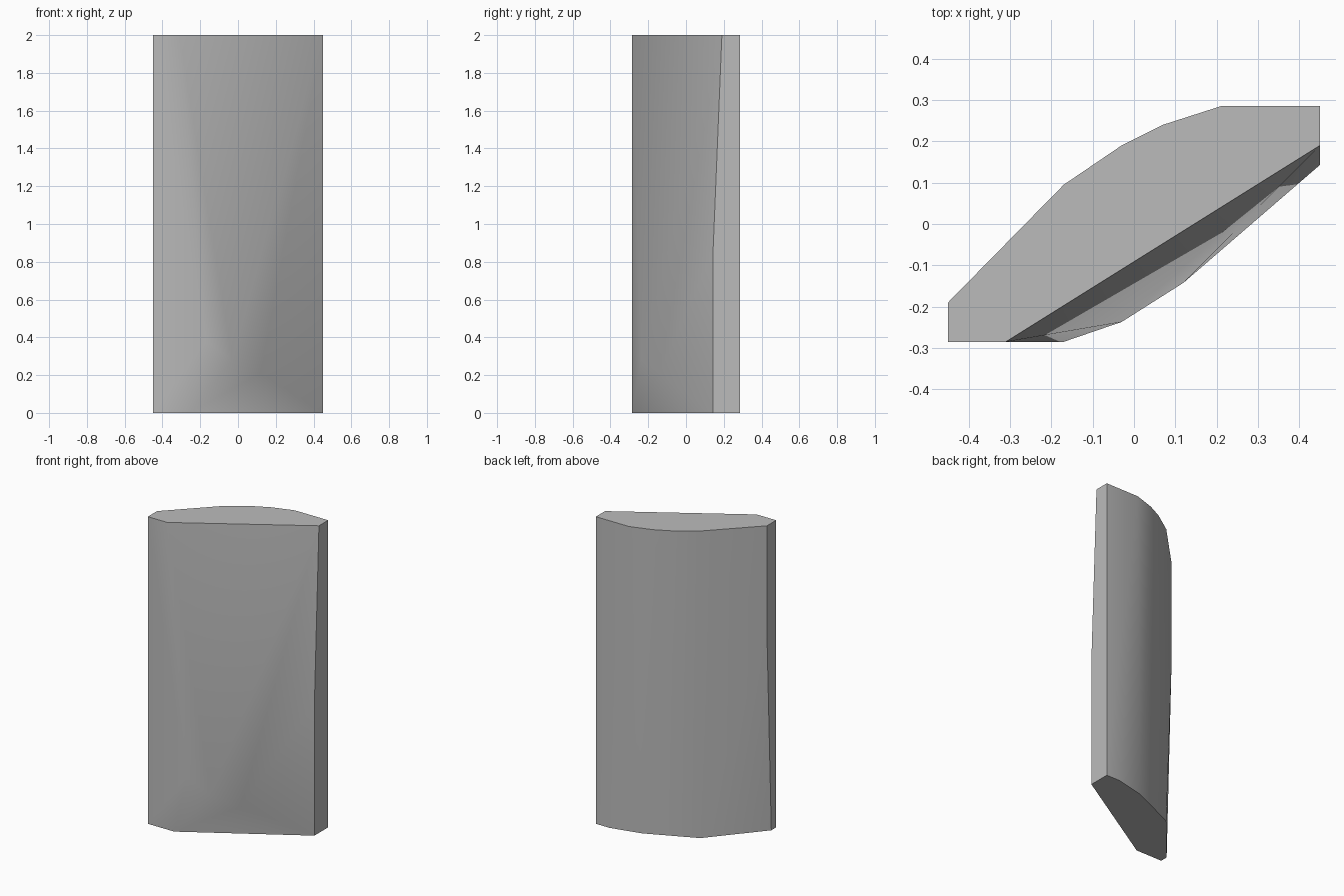
import bpy
import bmesh
import math

# Remove the default cube only
cube = bpy.data.objects.get("Cube")
if cube:
    bpy.data.objects.remove(cube, do_unlink=True)

HEIGHT, HALF_X, HALF_Y = 2.0, 0.45, 0.285


def level(z, outline):
    """Place a plan outline at one height."""
    return [(x, y, z) for x, y in outline]


# Flat top rim of the slab
top_rim = level(HEIGHT, [
    (-HALF_X, -HALF_Y), (-0.31, -HALF_Y), (HALF_X, 0.19), (HALF_X, HALF_Y),
    (0.21, HALF_Y), (0.07, 0.24), (-0.03, 0.19), (-0.17, 0.095), (-HALF_X, -0.19)])

# Flat bottom rim, undercut along the front
bottom_rim = level(0, [
    (-HALF_X, -HALF_Y), (-0.26, -HALF_Y), (HALF_X, 0.143), (HALF_X, HALF_Y),
    (0.35, HALF_Y), (0.15, 0.238), (-0.17, 0.095), (-HALF_X, -0.235)])

# Front bulge and the bends in the two narrow ends
bulge = [(-0.17, -HALF_Y, 0.38), (-0.03, -0.237, 0.28), (0.12, -0.142, 0.21),
         (HALF_X, 0.143, 0.85), (-HALF_X, -0.19, 1.3)]

# Wrap the rims and bulge in one faceted stone skin
bm = bmesh.new()
for point in top_rim + bottom_rim + bulge:
    bm.verts.new(point)
hull = bmesh.ops.convex_hull(bm, input=bm.verts[:])
unused = {g for g in hull["geom_interior"] + hull["geom_unused"]
          if isinstance(g, bmesh.types.BMVert)}
bmesh.ops.delete(bm, geom=list(unused), context="VERTS")
bmesh.ops.dissolve_limit(bm, angle_limit=math.radians(0.3),
                         verts=bm.verts[:], edges=bm.edges[:])
bmesh.ops.recalc_face_normals(bm, faces=bm.faces[:])
mesh = bpy.data.meshes.new("stone_slab")
bm.to_mesh(mesh)
bm.free()

slab = bpy.data.objects.new("stone_slab", mesh)
bpy.context.collection.objects.link(slab)

# Plain grey stone
stone = bpy.data.materials.new("grey_stone")
stone.use_nodes = True
color = (0.5, 0.5, 0.5, 1.0)
stone.diffuse_color = color
stone.node_tree.nodes["Principled BSDF"].inputs["Base Color"].default_value = color
mesh.materials.append(stone)

# Soft facets, crisp rims
bpy.ops.object.select_all(action="DESELECT")
slab.select_set(True)
bpy.context.view_layer.objects.active = slab
bpy.ops.object.shade_smooth_by_angle(angle=math.radians(30))
